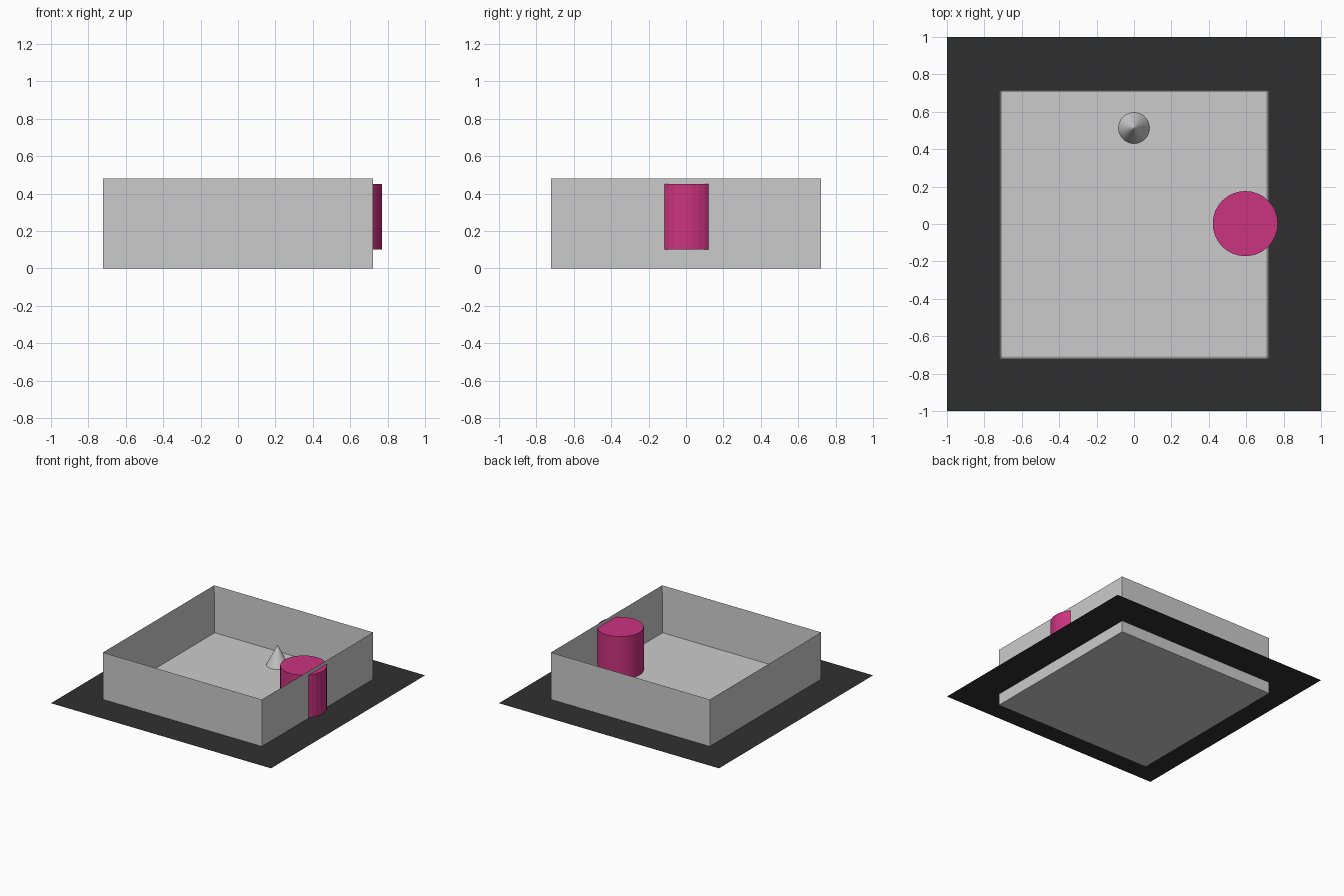
import bpy
import bmesh

if "Cube" in bpy.data.objects:
    bpy.data.objects.remove(bpy.data.objects["Cube"])


def colour(obj, name, rgb):
    mat = bpy.data.materials.new(name)
    mat.diffuse_color = (*rgb, 1)
    mat.use_nodes = True
    mat.node_tree.nodes["Principled BSDF"].inputs["Base Color"].default_value = mat.diffuse_color
    obj.data.materials.append(mat)


# Flat dark sheet around the tray
bpy.ops.mesh.primitive_plane_add(size=2, location=(0, 0, 0.095))
sheet = bpy.context.object
sheet.name = "ground_sheet"
colour(sheet, "dark", (0.03, 0.03, 0.03))

# Open tray: block with its top face inset and pushed down
OUTER, WALL, HEIGHT, FLOOR = 1.445, 0.021, 0.48, 0.1
bm = bmesh.new()
bmesh.ops.create_cube(bm, size=1)
bmesh.ops.scale(bm, vec=(OUTER, OUTER, HEIGHT), verts=bm.verts)
bmesh.ops.translate(bm, vec=(0, 0, HEIGHT / 2), verts=bm.verts)
bm.normal_update()
top = max(bm.faces, key=lambda f: f.calc_center_median().z)
bmesh.ops.inset_region(bm, faces=[top], thickness=WALL)
bmesh.ops.translate(bm, vec=(0, 0, FLOOR - HEIGHT), verts=top.verts)
mesh = bpy.data.meshes.new("tray")
bm.to_mesh(mesh)
bm.free()
tray = bpy.data.objects.new("tray", mesh)
bpy.context.collection.objects.link(tray)

# Pink drum cutting through the right wall
bpy.ops.mesh.primitive_cylinder_add(vertices=32, radius=0.174, depth=0.35,
                                    location=(0.595, 0.002, 0.275))
drum = bpy.context.object
drum.name = "drum"
colour(drum, "pink", (0.6, 0.033, 0.216))

# Small cone on the tray floor
bpy.ops.mesh.primitive_cone_add(vertices=32, radius1=0.083, radius2=0, depth=0.166,
                                location=(0, 0.513, FLOOR + 0.083))
bpy.context.object.name = "cone"
